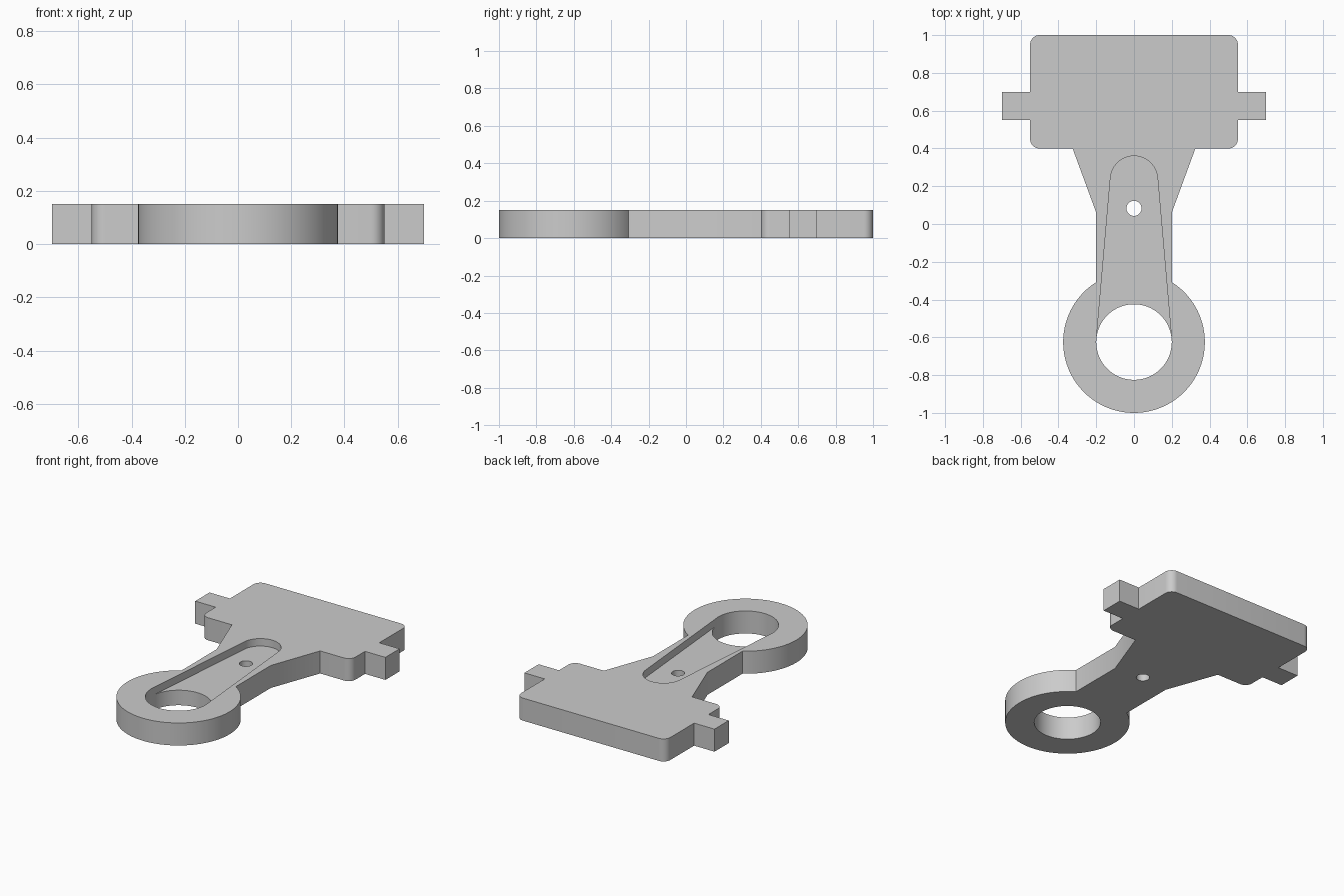
import bpy
import bmesh
from math import sin, cos, asin, sqrt, radians, pi

default = bpy.data.objects.get("Cube")
if default:
    bpy.data.objects.remove(default, do_unlink=True)

THICK = 0.15
RING_Y, RING_R, BORE_R = -0.625, 0.375, 0.2
SLOT_Y, SLOT_R, SLOT_FLOOR = 0.235, 0.125, 0.1

grey = bpy.data.materials.new("plain grey")
grey.use_nodes = True
grey.diffuse_color = (0.6, 0.6, 0.6, 1)
grey.node_tree.nodes["Principled BSDF"].inputs["Base Color"].default_value = (0.6, 0.6, 0.6, 1)


def arc(cx, cy, r, start, end, steps):
    """Points along an arc, angles in radians."""
    angles = [start + (end - start) * i / steps for i in range(steps + 1)]
    return [(cx + r * cos(a), cy + r * sin(a)) for a in angles]


def mirrored(half):
    """Close a right-hand half outline with its mirror image."""
    return half + [(-x, y) for x, y in reversed(half) if abs(x) > 1e-5]


def prism(name, outline, z0, z1):
    """Extrude a flat outline between two heights."""
    bm = bmesh.new()
    face = bm.faces.new([bm.verts.new((x, y, z0)) for x, y in outline])
    top = bmesh.ops.extrude_face_region(bm, geom=[face])["geom"]
    moved = [v for v in top if isinstance(v, bmesh.types.BMVert)]
    bmesh.ops.translate(bm, verts=moved, vec=(0, 0, z1 - z0))
    bmesh.ops.recalc_face_normals(bm, faces=bm.faces[:])
    mesh = bpy.data.meshes.new(name)
    bm.to_mesh(mesh)
    bm.free()
    mesh.materials.append(grey)
    obj = bpy.data.objects.new(name, mesh)
    bpy.context.collection.objects.link(obj)
    return obj


def circle(cy, r, steps):
    return arc(0, cy, r, 0, 2 * pi, steps)[:-1]


# Outline of ring, neck, flared shoulder, side tab and rounded head
neck_x = 0.2
join = -asin(neck_x / RING_R) + pi / 2
half = arc(0, RING_Y, RING_R, -pi / 2, join, 60)
half += [(neck_x, 0.06), (0.325, 0.4)]
half += arc(0.5, 0.45, 0.05, -pi / 2, 0, 8)
half += [(0.55, 0.55), (0.7, 0.55), (0.7, 0.7), (0.55, 0.7)]
half += arc(0.5, 0.95, 0.05, 0, pi / 2, 8)
plate = prism("link_plate", mirrored(half), 0, THICK)

# Tapered recess, tangent to the bore and to its own round end
taper = asin((BORE_R - SLOT_R) / (SLOT_Y - RING_Y))
edge = BORE_R - 0.0005
slot_half = [(edge * cos(taper), RING_Y + edge * sin(taper))]
slot_half += arc(0, SLOT_Y, SLOT_R, taper, pi / 2, 20)

cutters = [
    prism("bore_cutter", circle(RING_Y, BORE_R, 96), -0.1, THICK + 0.1),
    prism("pin_hole_cutter", circle(0.083, 0.04, 40), -0.1, THICK + 0.1),
    prism("recess_cutter", mirrored(slot_half), SLOT_FLOOR, THICK + 0.1),
]

# Cut the openings into the plate
bpy.ops.object.select_all(action="DESELECT")
plate.select_set(True)
bpy.context.view_layer.objects.active = plate
for cutter in cutters:
    cutter.hide_render = True
    mod = plate.modifiers.new(cutter.name, "BOOLEAN")
    mod.operation = "DIFFERENCE"
    mod.solver = "EXACT"
    mod.object = cutter
    bpy.ops.object.modifier_apply(modifier=mod.name)
    bpy.data.objects.remove(cutter, do_unlink=True)

bpy.ops.object.shade_smooth_by_angle(angle=radians(30))
